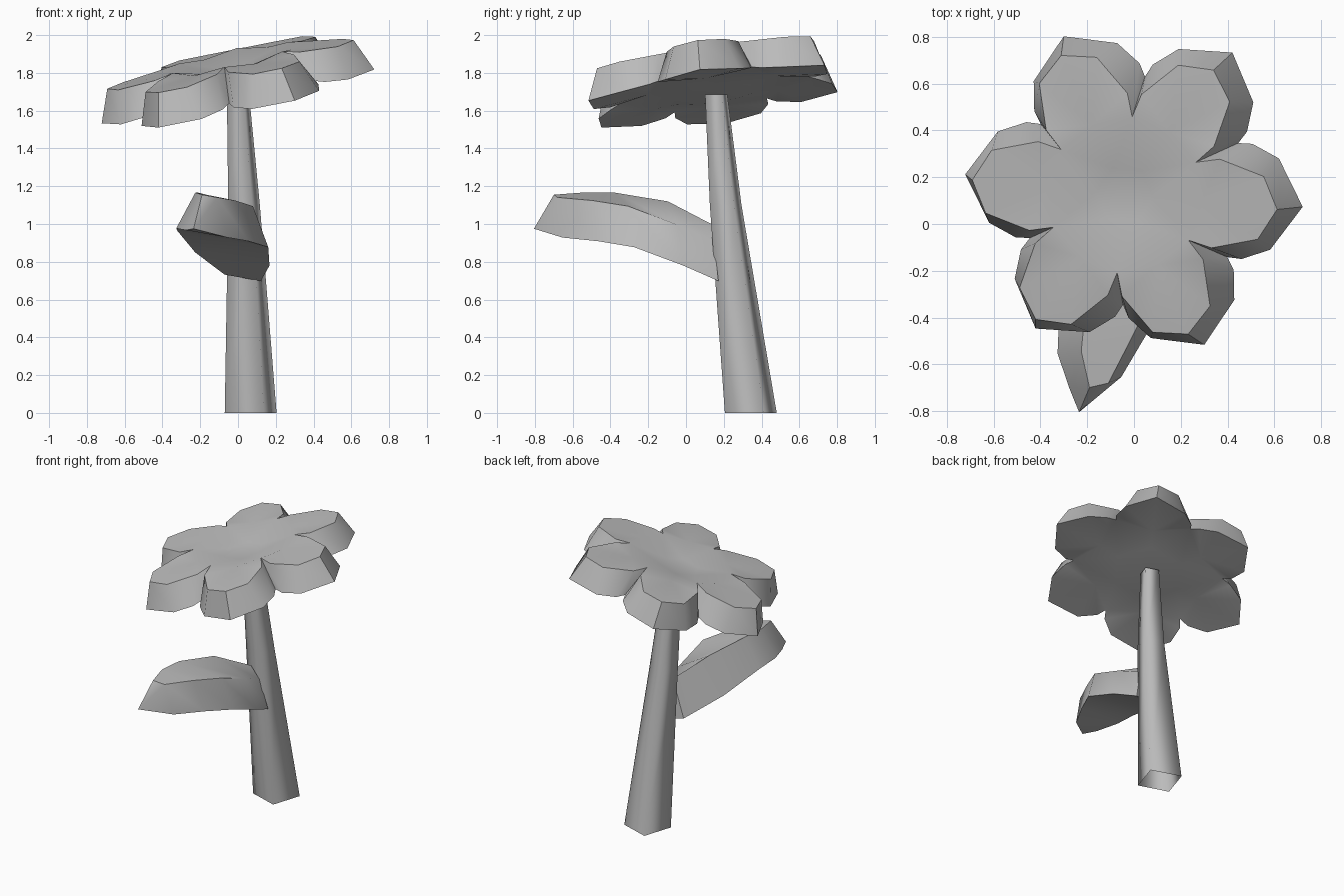
import bpy
import bmesh
from math import sin, cos, radians
from mathutils import Vector

cube = bpy.data.objects.get("Cube")
if cube:
    bpy.data.objects.remove(cube, do_unlink=True)

grey = bpy.data.materials.new("plain_grey")
grey.use_nodes = True
grey.diffuse_color = (0.5, 0.5, 0.5, 1)
grey.node_tree.nodes["Principled BSDF"].inputs["Base Color"].default_value = (0.5, 0.5, 0.5, 1)


def finish(bm, name, angle):
    bmesh.ops.recalc_face_normals(bm, faces=bm.faces)
    mesh = bpy.data.meshes.new(name)
    bm.to_mesh(mesh)
    bm.free()
    mesh.materials.append(grey)
    obj = bpy.data.objects.new(name, mesh)
    bpy.context.collection.objects.link(obj)
    bpy.ops.object.select_all(action="DESELECT")
    obj.select_set(True)
    bpy.context.view_layer.objects.active = obj
    bpy.ops.object.shade_smooth_by_angle(angle=radians(angle))


def bridge(bm, a, b):
    """Join two closed loops of equal length with quads."""
    n = len(a)
    for i in range(n):
        j = (i + 1) % n
        bm.faces.new((a[i], a[j], b[j], b[i]))


def fan(bm, loop, tip):
    for i, v in enumerate(loop):
        bm.faces.new((v, loop[(i + 1) % len(loop)], tip))


# Stem: tapering, leaning four-sided tube, open at the foot
bm = bmesh.new()
rings = []
for x, y, z, r in [(0.067, 0.343, 0, 0.154), (0.032, 0.21, 1.1, 0.094), (0.0, 0.16, 1.685, 0.066)]:
    rings.append([bm.verts.new((x + r * cos(radians(a)), y + r * sin(radians(a)), z))
                  for a in (27, 117, 207, 297)])
for lower, upper in zip(rings, rings[1:]):
    bridge(bm, lower, upper)
finish(bm, "stem", 95)

# Flower head: six petals on a tilted plane, dished in the middle
SLOPE_X, SLOPE_Y = 0.21, 0.13
TOP = (-0.04, 0.125, 1.837)
BASE = (0.0, 0.143, 1.657)
TURN = -5.5


def tilted(bm, origin, r, angle, lift=0):
    x = origin[0] + r * cos(radians(angle))
    y = origin[1] + r * sin(radians(angle))
    return bm.verts.new((x, y, origin[2] + SLOPE_X * x + SLOPE_Y * y + lift))


def petal_loop(bm, origin, notch, rise, half_petal):
    """Outline of six mirrored petals; the notches between them sit higher."""
    mirrored = [(-a, r, z) for a, r, z in half_petal] + \
               [(a, r, z) for a, r, z in reversed(half_petal[:-1])]
    return [tilted(bm, origin, r, TURN + 60 * k + a, z)
            for k in range(6) for a, r, z in [(-30, notch, rise)] + mirrored]


bm = bmesh.new()
top = petal_loop(bm, TOP, 0.335, 0.036, [(26, 0.435, 0.018), (13, 0.6, 0), (0, 0.655, 0)])
base = petal_loop(bm, BASE, 0.49, 0.036, [(27, 0.545, 0.018), (18, 0.635, 0), (0, 0.725, 0)])
bridge(bm, top, base)
# hub radius and lift, blade root radius and lift, lift of the hub centre
for loop, origin, hub_r, hub_z, root_r, root_z, mid_z in (
        (top, TOP, 0.125, -0.025, 0.33, 0.015, -0.025),
        (base, BASE, 0.24, 0.01, 0.38, 0.02, 0.02)):
    hub = [tilted(bm, origin, hub_r, TURN + 60 * k, hub_z) for k in range(6)]
    for k in range(6):
        nxt = (k + 1) % 6
        root = tilted(bm, origin, root_r, TURN + 60 * k, root_z)
        blade = loop[6 * k:6 * k + 6] + [loop[6 * nxt]]
        for a, b in zip(blade, blade[1:]):
            bm.faces.new((a, b, root))
        bm.faces.new((blade[0], root, hub[k]))
        bm.faces.new((root, blade[-1], hub[k]))
        bm.faces.new((blade[-1], hub[nxt], hub[k]))
    fan(bm, hub, tilted(bm, origin, 0, 0, mid_z))
finish(bm, "flower_head", 48)

# Leaf: thick arched blade, narrower on top, rolled to one side
ACROSS = Vector((0.96, 0.22, -0.17))
RISE = Vector((0.015, -0.01, 0.2))
bm = bmesh.new()
sections = []
# centre of the underside, half width, extra height of the upper left edge
for centre, half, roll in [((0.025, 0.15, 0.715), 0.1, 0.08), ((-0.03, -0.06, 0.815), 0.205, 0.085),
                           ((-0.08, -0.33, 0.92), 0.25, 0.02), ((-0.135, -0.51, 0.943), 0.2, 0.005),
                           ((-0.165, -0.68, 0.948), 0.115, 0)]:
    c = Vector(centre)
    narrow = max(0.03, half * 0.8 - 0.05)
    sections.append([bm.verts.new(p) for p in (
        c - ACROSS * half, c + ACROSS * half,
        c + RISE + ACROSS * narrow, c + RISE - ACROSS * narrow + Vector((0, 0, roll)))])
for a, b in zip(sections, sections[1:]):
    bridge(bm, a, b)
bm.faces.new(sections[0])
fan(bm, sections[-1], bm.verts.new((-0.235, -0.805, 0.975)))
finish(bm, "leaf", 40)
